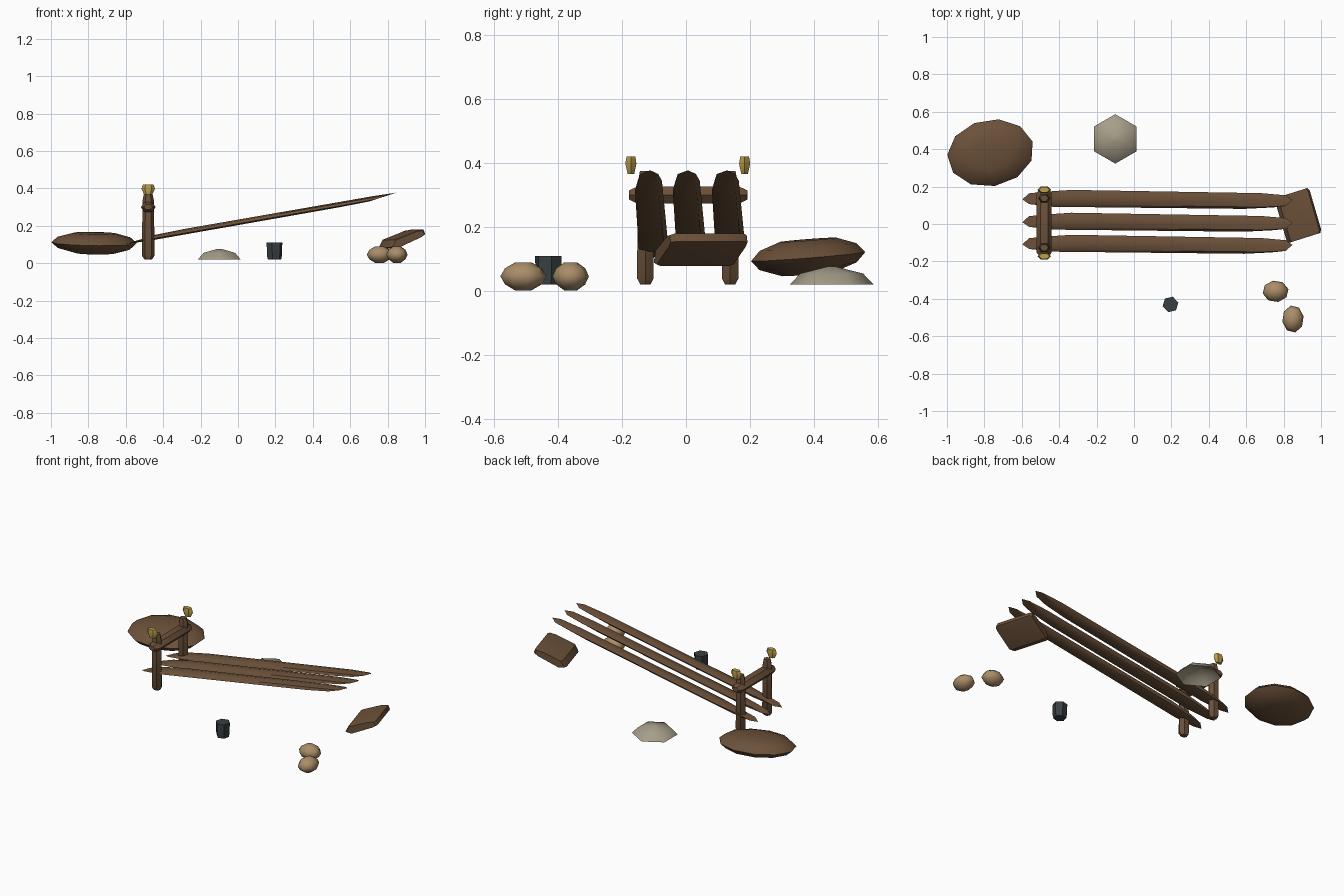
import bpy
import bmesh
from math import cos, sin, pi, radians
from mathutils import Vector

cube = bpy.data.objects.get("Cube")
if cube:
    bpy.data.objects.remove(cube)


def material(name, rgb):
    m = bpy.data.materials.new(name)
    m.use_nodes = True
    m.diffuse_color = (*rgb, 1)
    bsdf = m.node_tree.nodes["Principled BSDF"]
    bsdf.inputs["Base Color"].default_value = (*rgb, 1)
    bsdf.inputs["Roughness"].default_value = 0.9
    return m


WOOD = material("brown wood", (0.15, 0.083, 0.042))
STONE = material("pale stone", (0.38, 0.34, 0.25))
TAN = material("tan", (0.4, 0.265, 0.14))
GOLD = material("gold", (0.5, 0.35, 0.07))
IRON = material("dark iron", (0.04, 0.052, 0.056))


def polygon(n, turn=0.0):
    return [(cos(turn + 2 * pi * i / n), sin(turn + 2 * pi * i / n)) for i in range(n)]


def loft(name, mat, centre, axis, u, v, rings, section, open_base=False, angle=35):
    """Loft scaled copies of a section, spanned by u and v, along an axis."""
    c, axis, u, v = Vector(centre), Vector(axis), Vector(u), Vector(v)
    bm = bmesh.new()
    loops = [[bm.verts.new(c + axis * s + (u * a + v * b) * r) for a, b in section]
             for s, r in rings]
    n = len(section)
    for low, high in zip(loops, loops[1:]):
        for i in range(n):
            j = (i + 1) % n
            bm.faces.new((low[i], low[j], high[j], high[i]))
    bm.faces.new(loops[-1])
    if not open_base:
        bm.faces.new(loops[0][::-1])
    bmesh.ops.recalc_face_normals(bm, faces=bm.faces)
    mesh = bpy.data.meshes.new(name)
    bm.to_mesh(mesh)
    bm.free()
    mesh.materials.append(mat)
    ob = bpy.data.objects.new(name, mesh)
    bpy.context.collection.objects.link(ob)
    bpy.ops.object.select_all(action="DESELECT")
    ob.select_set(True)
    bpy.context.view_layer.objects.active = ob
    bpy.ops.object.shade_smooth_by_angle(angle=radians(angle))
    return ob


X, Y, Z = Vector((1, 0, 0)), Vector((0, 1, 0)), Vector((0, 0, 1))
HEX = polygon(6)
HEX_TURNED = polygon(6, pi / 6)

# Two posts, the bar across them and the gold finials
post_rings = [(-0.175, 0.6), (-0.155, 1), (0.14, 0.9), (0.18, 0.65)]
for side, y, cap_y in (("right", -0.127, -0.172), ("left", 0.138, 0.183)):
    loft(side + "_post", WOOD, (-0.48, y, 0.195), Z, X * 0.034, Y * 0.03,
         post_rings, HEX)
    loft(side + "_finial", GOLD, (-0.48, cap_y, 0.393), Z, X * 0.036, Y * 0.02,
         [(-0.027, 0.6), (0.005, 1), (0.027, 0.8)], HEX)
loft("crossbar", WOOD, (-0.48, 0.007, 0.3), Y, X * 0.04, Z * 0.03,
     [(-0.185, 0.55), (-0.16, 1), (0.16, 1), (0.185, 0.55)], HEX)

# Three leaning poles with long slanted ends
lean = Vector((1, -0.014, 0.175))
slant = lean * 0.1 + Vector((0, 0.012, 0.015))
for name, y in (("right", -0.11), ("middle", 0.008), ("left", 0.13)):
    loft(name + "_pole", WOOD, (0.125, y, 0.24), lean, slant, Y * 0.046,
         [(-0.65, 0.72), (-0.51, 1), (0.51, 0.93), (0.65, 0.72)], HEX)

# Broad flattened mound at the back
loft("flat_mound", WOOD, (-0.767, 0.38, 0.108), Z, (0.225, 0.06, 0), (-0.055, 0.17, 0.015),
     [(-0.055, 0.45), (-0.03, 0.85), (0, 1), (0.03, 0.85), (0.052, 0.5)],
     polygon(11), angle=50)

# Tilted block at the far end
block_section = [(-0.095, -0.045), (-0.075, -0.005), (0.05, 0.043), (0.09, 0.05),
                 (0.1, 0.025), (0.08, 0.01), (-0.06, -0.052)]
loft("tilted_block", WOOD, (0.875, 0.045, 0.13), (-0.28, 0.96, 0), (0.95, 0.3, 0), Z,
     [(-0.125, 0.9), (-0.11, 1), (0.11, 1), (0.125, 0.9)], block_section)

# Low stone dome, open underneath
loft("stone_dome", STONE, (-0.1, 0.455, 0.02), Z, X * 0.132, Y * 0.132,
     [(0, 1), (0.035, 0.74), (0.057, 0.08)], HEX_TURNED, open_base=True, angle=50)

# Small iron drum
loft("iron_drum", IRON, (0.195, -0.43, 0.02), Z, (0.042, 0.01, 0), (-0.01, 0.042, 0),
     [(0, 0.85), (0.02, 0.95), (0.09, 1)], HEX)

# Two rounded pebbles
pebble_rings = [(-0.044, 0.35), (-0.025, 0.8), (0, 1), (0.025, 0.8), (0.044, 0.35)]
for name, x, y, rx, ry in (("rear", 0.757, -0.36, 0.07, 0.058),
                           ("front", 0.85, -0.508, 0.058, 0.073)):
    loft(name + "_pebble", TAN, (x, y, 0.046), Z, X * rx, Y * ry,
         pebble_rings, polygon(8, 0.2), angle=60)
